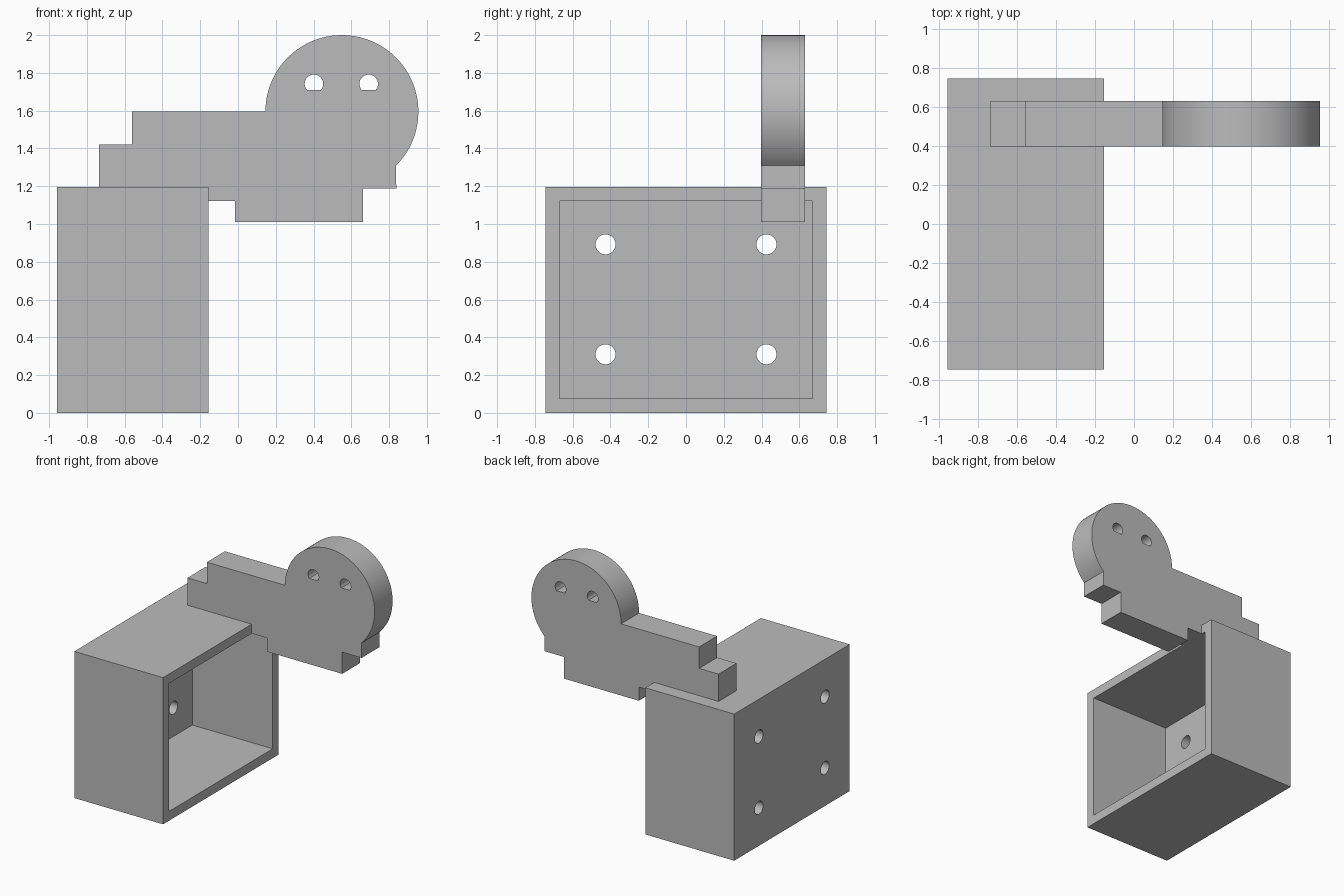
import bpy
import bmesh
from math import sin, cos, asin, atan2, pi
from mathutils import Vector

default = bpy.data.objects.get("Cube")
if default:
    bpy.data.objects.remove(default)

grey = bpy.data.materials.new("plain grey")
grey.use_nodes = True
GREY = (0.5, 0.5, 0.5, 1)
grey.diffuse_color = GREY
grey.node_tree.nodes["Principled BSDF"].inputs["Base Color"].default_value = GREY


def arc(cx, cy, r, start, end, steps):
    """Points along an arc, both ends included."""
    angles = [start + (end - start) * i / steps for i in range(steps + 1)]
    return [(cx + r * cos(a), cy + r * sin(a)) for a in angles]


def prism(name, outline, low, high, axis):
    """Extrude an outline (xz for axis y, yz for axis x) between two depths."""
    place = (lambda p: (low, p[0], p[1])) if axis == "x" else (lambda p: (p[0], low, p[1]))
    step = Vector((high - low, 0, 0) if axis == "x" else (0, high - low, 0))
    bm = bmesh.new()
    face = bm.faces.new([bm.verts.new(place(p)) for p in outline])
    result = bmesh.ops.extrude_face_region(bm, geom=[face], use_keep_orig=True)
    moved = [g for g in result["geom"] if isinstance(g, bmesh.types.BMVert)]
    bmesh.ops.translate(bm, verts=moved, vec=step)
    bmesh.ops.recalc_face_normals(bm, faces=bm.faces)
    mesh = bpy.data.meshes.new(name)
    bm.to_mesh(mesh)
    bm.free()
    mesh.materials.append(grey)
    obj = bpy.data.objects.new(name, mesh)
    bpy.context.collection.objects.link(obj)
    return obj


def rectangle(u0, u1, v0, v1):
    return [(u0, v0), (u1, v0), (u1, v1), (u0, v1)]


def cut(target, cutters):
    """Subtract each cutter, then remove it."""
    bpy.ops.object.select_all(action="DESELECT")
    target.select_set(True)
    bpy.context.view_layer.objects.active = target
    for cutter in cutters:
        mod = target.modifiers.new("cut", "BOOLEAN")
        mod.operation, mod.solver, mod.object = "DIFFERENCE", "EXACT", cutter
        bpy.ops.object.modifier_apply(modifier=mod.name)
        bpy.data.objects.remove(cutter)
    bpy.ops.object.shade_smooth_by_angle(angle=pi / 6)


# Hollow box, open towards +x, with four screw holes in its back wall
BACK, FRONT, HALF, TOP, WALL = -0.957, -0.155, 0.745, 1.197, 0.076
box = prism("box", rectangle(-HALF, HALF, 0, TOP), BACK, FRONT, "x")
cutters = [prism("cavity_cutter", rectangle(WALL - HALF, HALF - WALL, WALL, TOP - WALL),
                 BACK + WALL, FRONT + 0.1, "x")]
for y in (-0.426, 0.426):
    for z in (0.31, 0.892):
        circle = arc(y, z, 0.053, 0, 2 * pi, 32)[:-1]
        cutters.append(prism("screw_hole_cutter", circle, BACK - 0.1, BACK + 0.2, "x"))
cut(box, cutters)

# Stepped arm with a round head, resting on the box and hooked over its rim
CX, CZ, R = 0.55, 1.595, 0.405
neck = atan2(1.308 - CZ, 0.838 - CX)
outline = [(FRONT, TOP), (-0.735, TOP), (-0.735, 1.42), (-0.56, 1.42), (-0.56, CZ)]
outline += arc(CX, CZ, R, pi, neck, 72)
outline += [(0.838, 1.187), (0.662, 1.187), (0.662, 1.01),
            (-0.015, 1.01), (-0.015, TOP - WALL), (FRONT, TOP - WALL)]
arm = prism("arm_with_round_head", outline, 0.398, 0.63, "y")

# Two eye holes: circles with a flat lower edge
flat = asin(-0.66)
cut(arm, [prism("eye_cutter", arc(x, 1.742, 0.049, flat, pi - flat, 28), 0.3, 0.7, "y")
          for x in (0.402, 0.692)])
